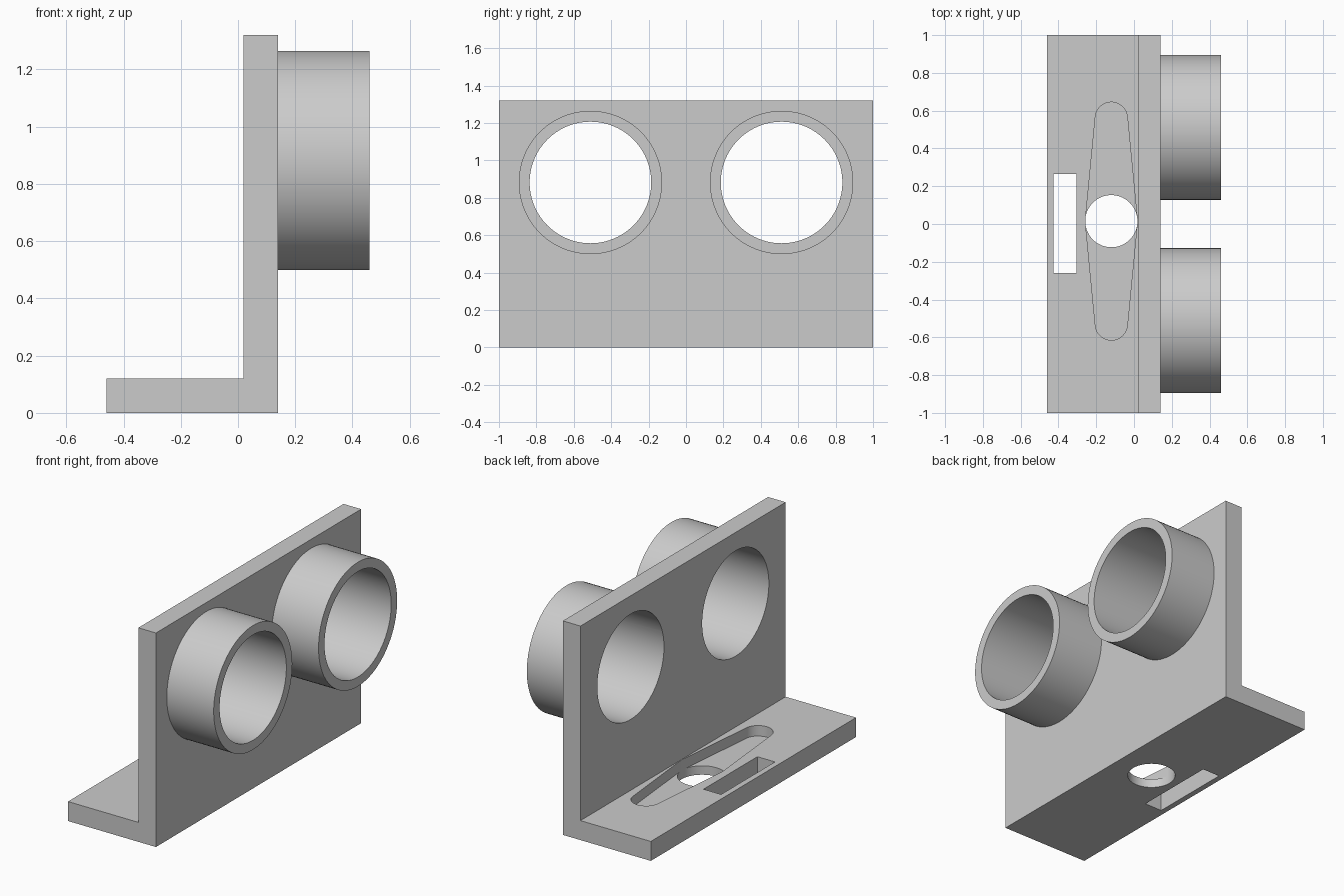
import bpy, bmesh
from math import sin, cos, pi, radians

if "Cube" in bpy.data.objects:
    bpy.data.objects.remove(bpy.data.objects["Cube"], do_unlink=True)

grey = bpy.data.materials.new("light grey")
grey.use_nodes = True
grey.diffuse_color = (0.6, 0.6, 0.6, 1)
grey.node_tree.nodes["Principled BSDF"].inputs["Base Color"].default_value = (0.6, 0.6, 0.6, 1)


def prism(name, outline, start, depth):
    """Extrude a closed 3D outline, given as points in the plane through start."""
    bm = bmesh.new()
    face = bm.faces.new([bm.verts.new(p) for p in outline(start)])
    new = bmesh.ops.extrude_face_region(bm, geom=[face])["geom"]
    verts = [g for g in new if isinstance(g, bmesh.types.BMVert)]
    bmesh.ops.translate(bm, verts=verts, vec=depth)
    bmesh.ops.recalc_face_normals(bm, faces=bm.faces)
    mesh = bpy.data.meshes.new(name)
    bm.to_mesh(mesh)
    bm.free()
    mesh.materials.append(grey)
    obj = bpy.data.objects.new(name, mesh)
    bpy.context.collection.objects.link(obj)
    return obj


def arc(cx, cy, r, a0=0.0, a1=2 * pi, n=96, closed=True):
    steps = n if closed else n - 1
    return [(cx + r * cos(a0 + (a1 - a0) * i / steps),
             cy + r * sin(a0 + (a1 - a0) * i / steps)) for i in range(n)]


def upright(name, pts, z0, z1):
    return prism(name, lambda z: [(x, y, z) for x, y in pts], z0, (0, 0, z1 - z0))


def sideways(name, pts, x0, x1):
    return prism(name, lambda x: [(x, y, z) for y, z in pts], x0, (x1 - x0, 0, 0))


def combine(target, tool, operation):
    mod = target.modifiers.new(operation.lower(), "BOOLEAN")
    mod.operation, mod.solver, mod.object = operation, "EXACT", tool
    bpy.context.view_layer.objects.active = target
    bpy.ops.object.modifier_apply(modifier=mod.name)
    bpy.data.objects.remove(tool, do_unlink=True)


# L-shaped bracket: base plate and upright wall
profile = [(-0.46, 0), (0.14, 0), (0.14, 1.32), (0.02, 1.32), (0.02, 0.12), (-0.46, 0.12)]
bracket = prism("sensor_bracket", lambda y: [(x, y, z) for x, z in profile], -1, (0, 2, 0))

# Two open tubes on the wall, bored right through it
for y in (-0.511, 0.511):
    combine(bracket, sideways("tube", arc(y, 0.882, 0.383), 0.08, 0.46), "UNION")
    combine(bracket, sideways("tube_bore", arc(y, 0.882, 0.325), -0.1, 0.6), "DIFFERENCE")

# Tapered double-arm recess in the base plate
cx, cy, hub = -0.12, 0.015, 0.138
recess = (arc(cx, cy + 0.545, 0.085, radians(5), radians(175), 24, False) + [(cx - hub, cy)]
          + arc(cx, cy - 0.545, 0.085, radians(185), radians(355), 24, False) + [(cx + hub, cy)])
combine(bracket, upright("arm_recess", recess, 0.055, 0.2), "DIFFERENCE")

# Round hub hole and rectangular slot through the base plate
combine(bracket, upright("hub_hole", arc(cx, cy, hub), -0.1, 0.2), "DIFFERENCE")
slot = [(-0.425, -0.26), (-0.305, -0.26), (-0.305, 0.265), (-0.425, 0.265)]
combine(bracket, upright("slot", slot, -0.1, 0.2), "DIFFERENCE")

# Smooth curved walls, keep edges sharp
bpy.ops.object.select_all(action="DESELECT")
bracket.select_set(True)
bpy.context.view_layer.objects.active = bracket
bpy.ops.object.shade_smooth_by_angle(angle=radians(30))
